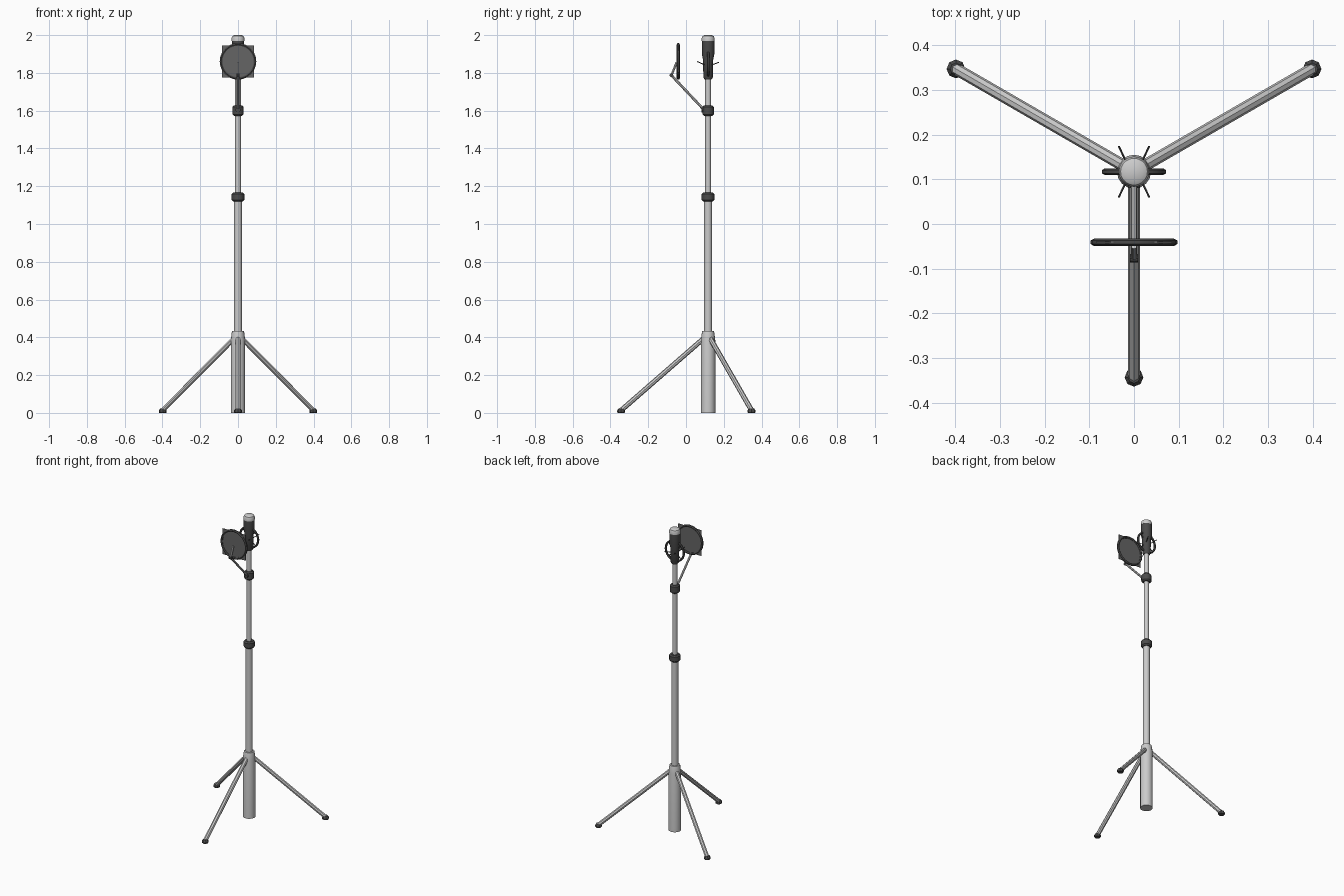
import bpy, bmesh, math
from mathutils import Vector

if "Cube" in bpy.data.objects:
    bpy.data.objects.remove(bpy.data.objects["Cube"])

CY = 0.117  # y of the central pole


def mat(name, c):
    m = bpy.data.materials.new(name)
    m.diffuse_color = (c, c, c, 1)
    m.use_nodes = True
    m.node_tree.nodes["Principled BSDF"].inputs["Base Color"].default_value = m.diffuse_color
    return m


DARK = mat("dark_plastic", 0.07)
MESH = mat("filter_cloth", 0.13)


def finish(name, bm, m=None, smooth=True):
    bmesh.ops.recalc_face_normals(bm, faces=bm.faces)
    me = bpy.data.meshes.new(name)
    bm.to_mesh(me)
    bm.free()
    ob = bpy.data.objects.new(name, me)
    bpy.context.collection.objects.link(ob)
    if m:
        me.materials.append(m)
    if smooth:
        bpy.ops.object.select_all(action='DESELECT')
        ob.select_set(True)
        bpy.context.view_layer.objects.active = ob
        bpy.ops.object.shade_smooth_by_angle(angle=math.radians(35))
    return ob


def lathe(name, profile, n=16, m=None, x=0, y=CY, smooth=True):
    """Stack of rings (radius, z), capped at both ends."""
    bm = bmesh.new()
    rings = [[bm.verts.new((x + r * math.cos(2 * math.pi * i / n),
                            y + r * math.sin(2 * math.pi * i / n), z))
              for i in range(n)] for r, z in profile]
    for a, b in zip(rings, rings[1:]):
        for i in range(n):
            j = (i + 1) % n
            bm.faces.new((a[i], a[j], b[j], b[i]))
    bm.faces.new(rings[0])
    bm.faces.new(rings[-1])
    return finish(name, bm, m, smooth)


def rod(name, a, b, r, n=8, m=None, smooth=True):
    a, b = Vector(a), Vector(b)
    d = b - a
    bm = bmesh.new()
    bmesh.ops.create_cone(bm, cap_ends=True, segments=n, radius1=r, radius2=r, depth=d.length)
    ob = finish(name, bm, m, smooth)
    ob.rotation_mode = 'QUATERNION'
    ob.rotation_quaternion = d.to_track_quat('Z', 'Y')
    ob.location = (a + b) / 2
    return ob


def ring(name, R, r, y, z, n, k, m, depth=1.0):
    """Torus standing in the xz plane."""
    bm = bmesh.new()
    loops = []
    for i in range(n):
        t = 2 * math.pi * i / n
        loops.append([])
        for j in range(k):
            p = 2 * math.pi * (j + 0.5) / k
            q = R + r * math.cos(p)
            loops[-1].append(bm.verts.new((q * math.cos(t), y + depth * r * math.sin(p), z + q * math.sin(t))))
    for i in range(n):
        a, b = loops[i], loops[(i + 1) % n]
        for j in range(k):
            l = (j + 1) % k
            bm.faces.new((a[j], a[l], b[l], b[j]))
    return finish(name, bm, m)


# Stand column
lathe("base_tube", [(0.038, 0), (0.038, 0.385), (0.033, 0.425), (0.031, 0.433), (0.02, 0.433)])
lathe("lower_pole", [(0.021, 0.42), (0.021, 1.14)])
lathe("upper_pole", [(0.0155, 1.13), (0.0155, 1.80)])


def clamp(name, z0, z1, r):
    c = 0.008
    lathe(name, [(r - c, z0), (r, z0 + c), (r, z1 - c), (r - c, z1)], 12, DARK)


clamp("pole_clamp", 1.12, 1.166, 0.034)
clamp("arm_clamp", 1.573, 1.628, 0.030)
rod("clamp_knob", (0, CY - 0.02, 1.605), (0, CY - 0.036, 1.605), 0.014, 10, DARK)

# Three legs with feet
for i, deg in enumerate((30, 150, 270)):
    c, s = math.cos(math.radians(deg)), math.sin(math.radians(deg))
    top = (0.026 * c, CY + 0.026 * s, 0.392)
    x, y = 0.46 * c, CY + 0.46 * s
    rod(f"leg_{i + 1}", top, (x, y, 0.014), 0.0135, 8)
    lathe(f"foot_{i + 1}", [(0.018, 0), (0.021, 0.004), (0.021, 0.013), (0.013, 0.024)],
          8, DARK, x, y, False)

# Microphone
lathe("mic_body", [(0.018, 1.765), (0.025, 1.775), (0.027, 1.87), (0.033, 1.90), (0.033, 1.972)], 20, DARK)
lathe("mic_grille", [(0.034, 1.968), (0.034, 1.984), (0.030, 1.994), (0.020, 2.0)], 20)

# Shock mount ring and pins
ring("shock_mount_ring", 0.066, 0.007, CY, 1.848, 24, 6, DARK)
for i in range(4):
    t = math.radians(45 + 90 * i)
    sx, sy = (1 if math.cos(t) > 0 else -1), (1 if math.sin(t) > 0 else -1)
    rod(f"mount_pin_{i + 1}", (0.012 * sx, CY + 0.01 * sy, 1.839),
        (0.034 * sx, CY + 0.057 * sy, 1.860 if sy < 0 else 1.856), 0.0025, 6, DARK)
    rod(f"mount_spoke_{i + 1}", (0.02 * sx, CY, 1.848 + 0.02 * sy),
        (0.047 * sx, CY, 1.848 + 0.047 * sy), 0.003, 6, DARK)

# Pop filter: rim, cloth and bent arm
FY, FZ = -0.041, 1.861
ring("filter_rim", 0.090, 0.008, FY, FZ, 24, 6, DARK)
bm = bmesh.new()
bmesh.ops.create_cube(bm, size=1)
for v in bm.verts:
    v.co = Vector((v.co.x * 0.17, FY + v.co.y * 0.003, FZ + v.co.z * 0.17))
finish("filter_cloth", bm, MESH, False)
elbow = (0, -0.077, 1.787)
rod("filter_arm_lower", (0, CY - 0.025, 1.608), elbow, 0.007)
rod("filter_arm_upper", elbow, (0, -0.050, 1.855), 0.006)
rod("filter_arm_elbow", (-0.009, *elbow[1:]), (0.009, *elbow[1:]), 0.010, 10, DARK)
